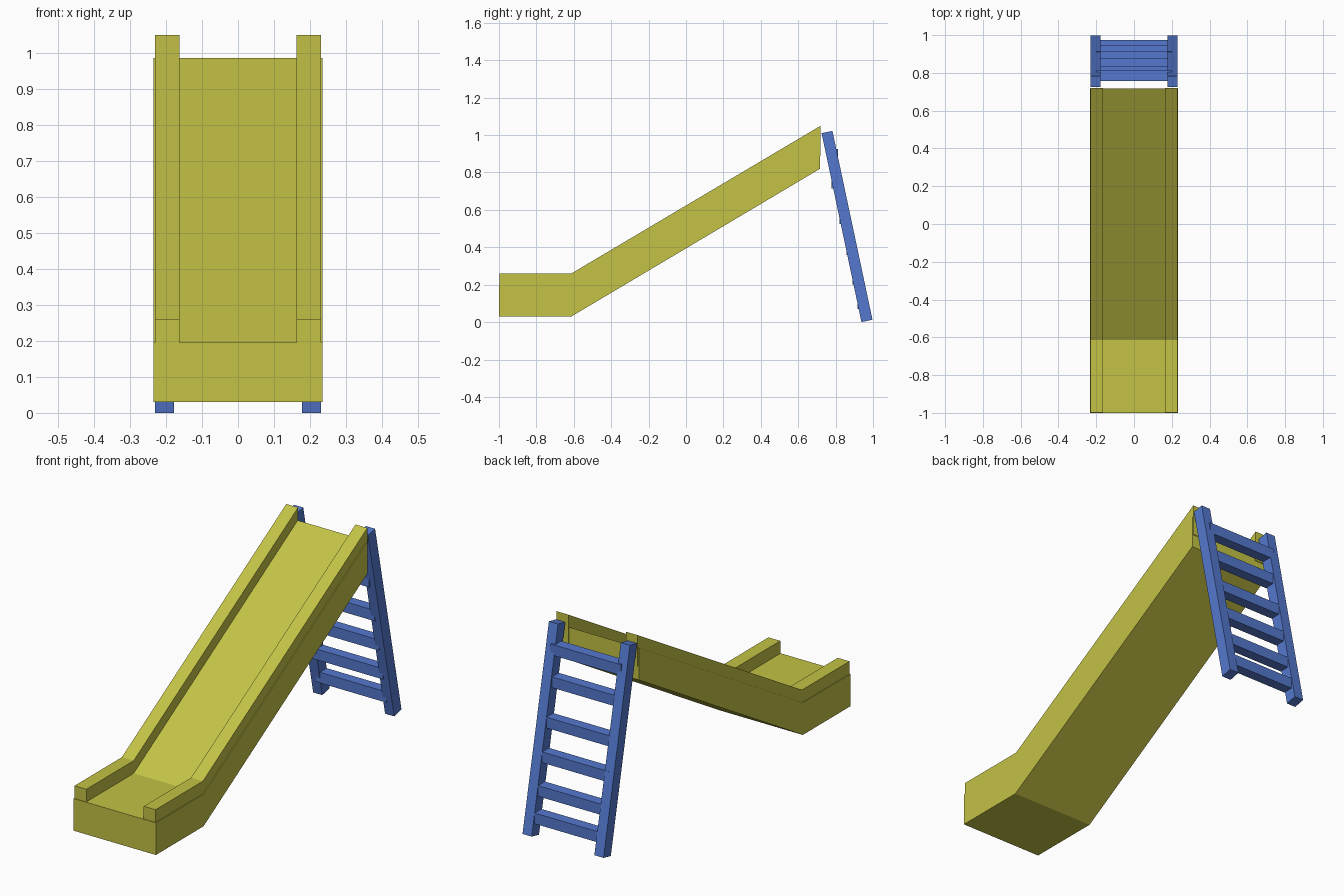
import bpy, bmesh

if "Cube" in bpy.data.objects:
    bpy.data.objects.remove(bpy.data.objects["Cube"])

def material(name, color):
    m = bpy.data.materials.new(name)
    m.diffuse_color = color
    m.use_nodes = True
    m.node_tree.nodes["Principled BSDF"].inputs["Base Color"].default_value = m.diffuse_color
    return m

yellow = material("yellow", (0.55, 0.54, 0.06, 1))
blue = material("blue", (0.09, 0.19, 0.62, 1))

def extrude_x(name, profile, x0, x1, mat):
    """Solid made from a (y, z) outline, extruded from x0 to x1."""
    bm = bmesh.new()
    face = bm.faces.new([bm.verts.new((x0, y, z)) for y, z in profile])
    out = bmesh.ops.extrude_face_region(bm, geom=[face])
    for v in out["geom"]:
        if isinstance(v, bmesh.types.BMVert):
            v.co.x = x1
    bmesh.ops.recalc_face_normals(bm, faces=bm.faces)
    mesh = bpy.data.meshes.new(name)
    bm.to_mesh(mesh)
    bm.free()
    mesh.materials.append(mat)
    ob = bpy.data.objects.new(name, mesh)
    bpy.context.collection.objects.link(ob)
    return ob

def slide_outline(y_front, y_back, z_low, z_high):
    """Flat run-out followed by the sloping chute."""
    rise = 0.79
    return [(y_front, z_low), (-0.613, z_low), (y_back, z_low + rise),
            (y_back, z_high + rise), (-0.613, z_high), (y_front, z_high)]

# Chute bed
extrude_x("slide_bed", slide_outline(-1.0, 0.717, 0.03, 0.195), -0.234, 0.234, yellow)

# Raised sides of the chute, starting just inside the bed
for side, s in (("left", -1), ("right", 1)):
    extrude_x(side + "_slide_edge", slide_outline(-0.997, 0.72, 0.10, 0.26),
              s * 0.163, s * 0.230, yellow)

# Leaning ladder uprights
upright = [(0.938, 0.0), (0.997, 0.013), (0.783, 1.022), (0.725, 1.010)]
for side, s in (("left", -1), ("right", 1)):
    extrude_x(side + "_ladder_upright", upright, s * 0.178, s * 0.230, blue)

# Ladder rungs: front y and bottom z of each level bar
rungs = [(0.918, 0.07), (0.890, 0.20), (0.857, 0.36),
         (0.822, 0.525), (0.778, 0.715), (0.757, 0.87)]
for i, (y, z) in enumerate(rungs):
    bar = [(y, z), (y + 0.055, z), (y + 0.055, z + 0.055), (y, z + 0.055)]
    extrude_x(f"ladder_rung_{i + 1}", bar, -0.2, 0.2, blue)
